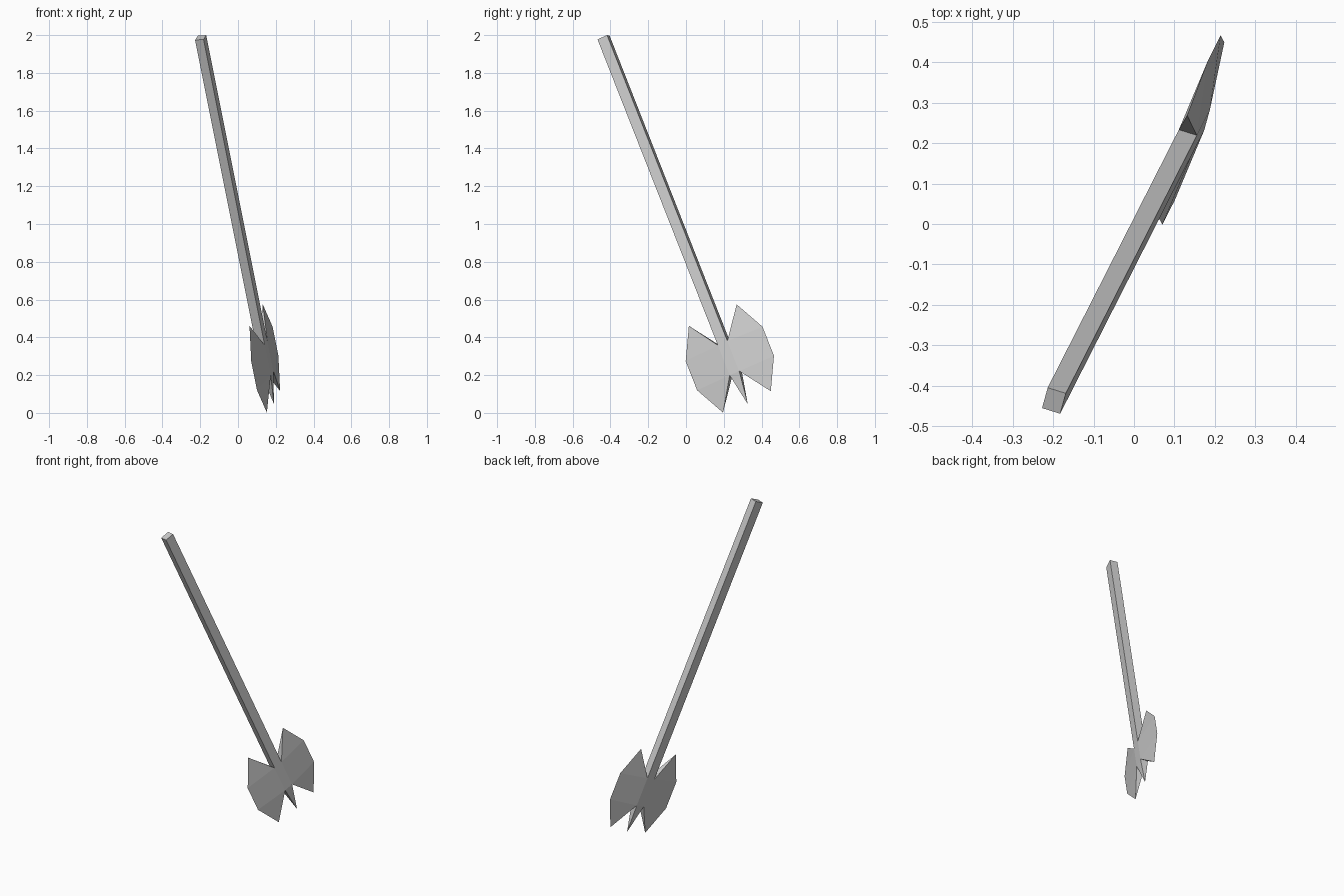
import bpy, bmesh
from mathutils import Vector, Matrix

if "Cube" in bpy.data.objects:
    bpy.data.objects.remove(bpy.data.objects["Cube"])

# Tilted frame: X = thickness, Y = along the shaft toward the head, Z = across the blades
d = Vector((0.183, 0.36, -0.915)).normalized()
w = Vector((0.245, 0.883, 0.402))
w = (w - d * w.dot(d)).normalized()
n = d.cross(w)
frame = Matrix((n, d, w)).transposed().to_4x4()
frame.translation = (0.142, 0.232, 0.288)

T, W, S = 0.0235, 0.0285, 0.087   # half thickness, half width, half socket length


def make(name, verts, faces):
    mesh = bpy.data.meshes.new(name)
    mesh.from_pydata([frame @ Vector(v) for v in verts], [], faces)
    bm = bmesh.new()
    bm.from_mesh(mesh)
    bmesh.ops.recalc_face_normals(bm, faces=bm.faces)
    bm.to_mesh(mesh)
    bm.free()
    bpy.context.collection.objects.link(bpy.data.objects.new(name, mesh))


def ring(y):
    return [(-T, y, -W), (T, y, -W), (T, y, W), (-T, y, W)]


# Square shaft running through the head
sides = [(i, (i + 1) % 4, (i + 1) % 4 + 4, i + 4) for i in range(4)]
make("shaft", ring(-1.857) + ring(S), sides + [(3, 2, 1, 0), (4, 5, 6, 7)])

# Pyramid spike at the tip
make("spike", ring(S) + [(0, 0.264, 0)],
     [(i, (i + 1) % 4, 4) for i in range(4)] + [(3, 2, 1, 0)])

# Two wedge blades ending in a sharp four-point edge
for name, s in (("front_blade", -1), ("back_blade", 1)):
    root = [(-T, -S, s * W), (T, -S, s * W), (T, S, s * W), (-T, S, s * W)]
    edge = [(0, y, s * z) for y, z in
            ((-0.251, 0.143), (-0.084, 0.23), (0.084, 0.23), (0.251, 0.143))]
    faces = [(0, 1, 2, 3), (0, 1, 4), (2, 3, 7)]
    for a, b in ((0, 3), (1, 2)):
        faces += [(a, 4, 5), (a, 5, 6, b), (b, 6, 7)]
    make(name, root + edge, faces)
